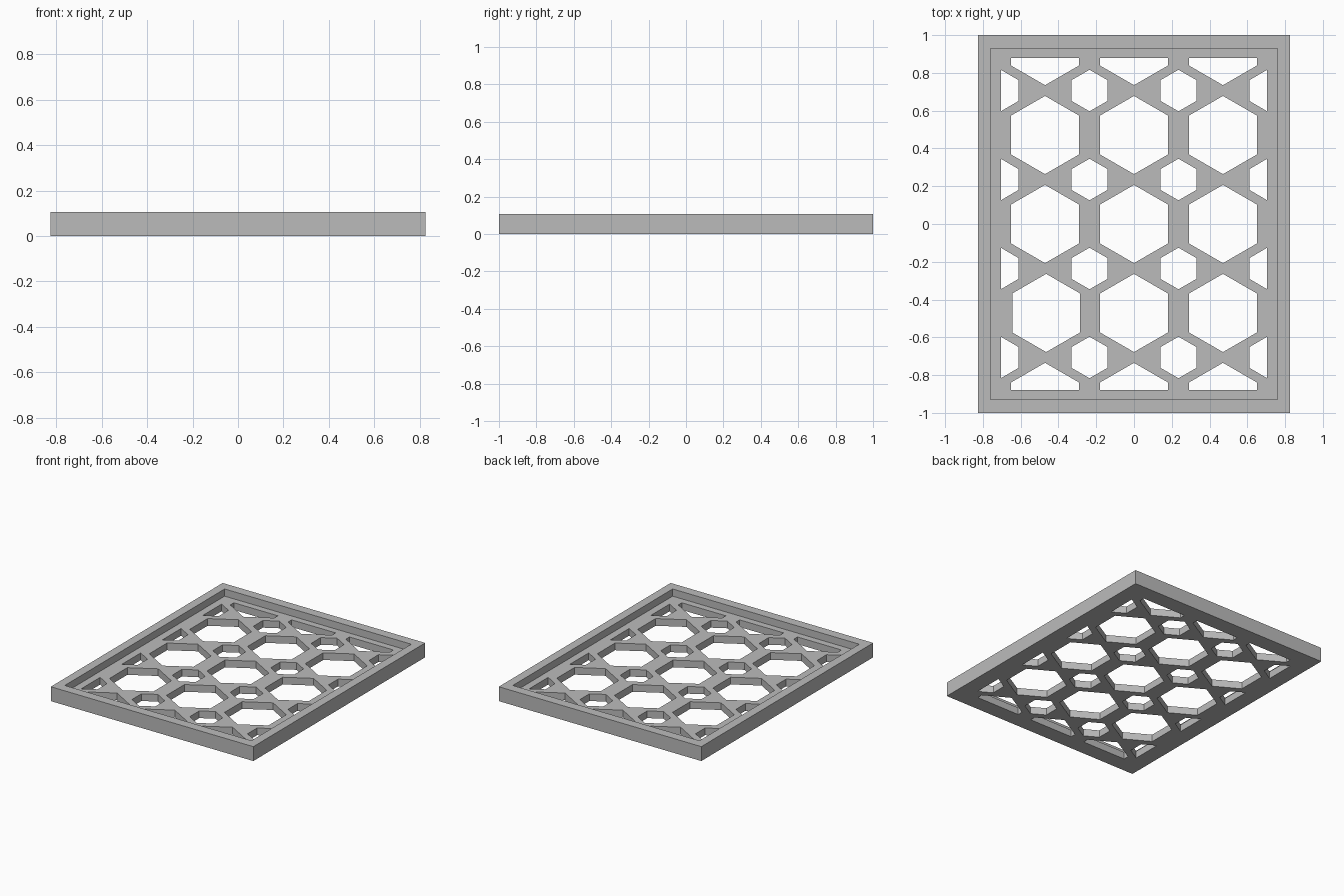
import bpy, bmesh
from math import sin, cos, radians

cube = bpy.data.objects.get("Cube")
if cube:
    bpy.data.objects.remove(cube, do_unlink=True)

HALF_X, HALF_Y, HEIGHT = 0.825, 1.0, 0.106
RECESS_X, RECESS_Y, FLOOR = 0.76, 0.93, 0.053
CLIP_X, CLIP_Y = 0.705, 0.88      # the pattern stops here
PITCH = 0.471
BIG, SMALL = 0.207, 0.11

grey = bpy.data.materials.new("light grey")
grey.use_nodes = True
grey.diffuse_color = (0.5, 0.5, 0.5, 1)
grey.node_tree.nodes["Principled BSDF"].inputs["Base Color"].default_value = (0.5, 0.5, 0.5, 1)


def add_prism(bm, points, z0, z1):
    """Upright prism over a closed outline."""
    base = bm.faces.new([bm.verts.new((x, y, z0)) for x, y in points])
    top = bmesh.ops.extrude_face_region(bm, geom=[base])["geom"]
    verts = [g for g in top if isinstance(g, bmesh.types.BMVert)]
    bmesh.ops.translate(bm, verts=verts, vec=(0, 0, z1 - z0))


def rectangle(hx, hy):
    return [(-hx, -hy), (hx, -hy), (hx, hy), (-hx, hy)]


def hexagon(cx, cy, r):
    """Pointy-topped hexagon, clipped to the pattern area."""
    points = []
    for i in range(6):
        a = radians(30 + 60 * i)
        x, y = cx + r * cos(a), cy + r * sin(a)
        points.append((max(-CLIP_X, min(CLIP_X, x)), max(-CLIP_Y, min(CLIP_Y, y))))
    return points


def make_object(name, bm):
    bmesh.ops.recalc_face_normals(bm, faces=bm.faces[:])
    mesh = bpy.data.meshes.new(name)
    bm.to_mesh(mesh)
    bm.free()
    mesh.materials.append(grey)
    obj = bpy.data.objects.new(name, mesh)
    bpy.context.collection.objects.link(obj)
    return obj


def cut(target, cutter):
    mod = target.modifiers.new("cut", "BOOLEAN")
    mod.operation = "DIFFERENCE"
    mod.solver = "EXACT"
    mod.object = cutter
    bpy.context.view_layer.objects.active = target
    bpy.ops.object.modifier_apply(modifier=mod.name)
    bpy.data.objects.remove(cutter, do_unlink=True)


# Solid tray
bm = bmesh.new()
add_prism(bm, rectangle(HALF_X, HALF_Y), 0, HEIGHT)
panel = make_object("lattice_panel", bm)

# Recess inside the raised rim
bm = bmesh.new()
add_prism(bm, rectangle(RECESS_X, RECESS_Y), FLOOR, HEIGHT + 0.1)
cut(panel, make_object("recess_cutter", bm))

# Large hexagon holes, with clipped ones at the two ends
bm = bmesh.new()
for col in (-1, 0, 1):
    for row in range(-2, 3):
        shift = 0.006 if row == -1 and col == -1 else 0
        add_prism(bm, hexagon(col * PITCH + shift, row * PITCH, BIG), -0.1, HEIGHT + 0.1)
# Small hexagon holes between them, halved at the sides
for col in (-1.5, -0.5, 0.5, 1.5):
    for row in (-1.5, -0.5, 0.5, 1.5):
        add_prism(bm, hexagon(col * PITCH, row * PITCH, SMALL), -0.1, HEIGHT + 0.1)
cut(panel, make_object("hole_cutter", bm))
